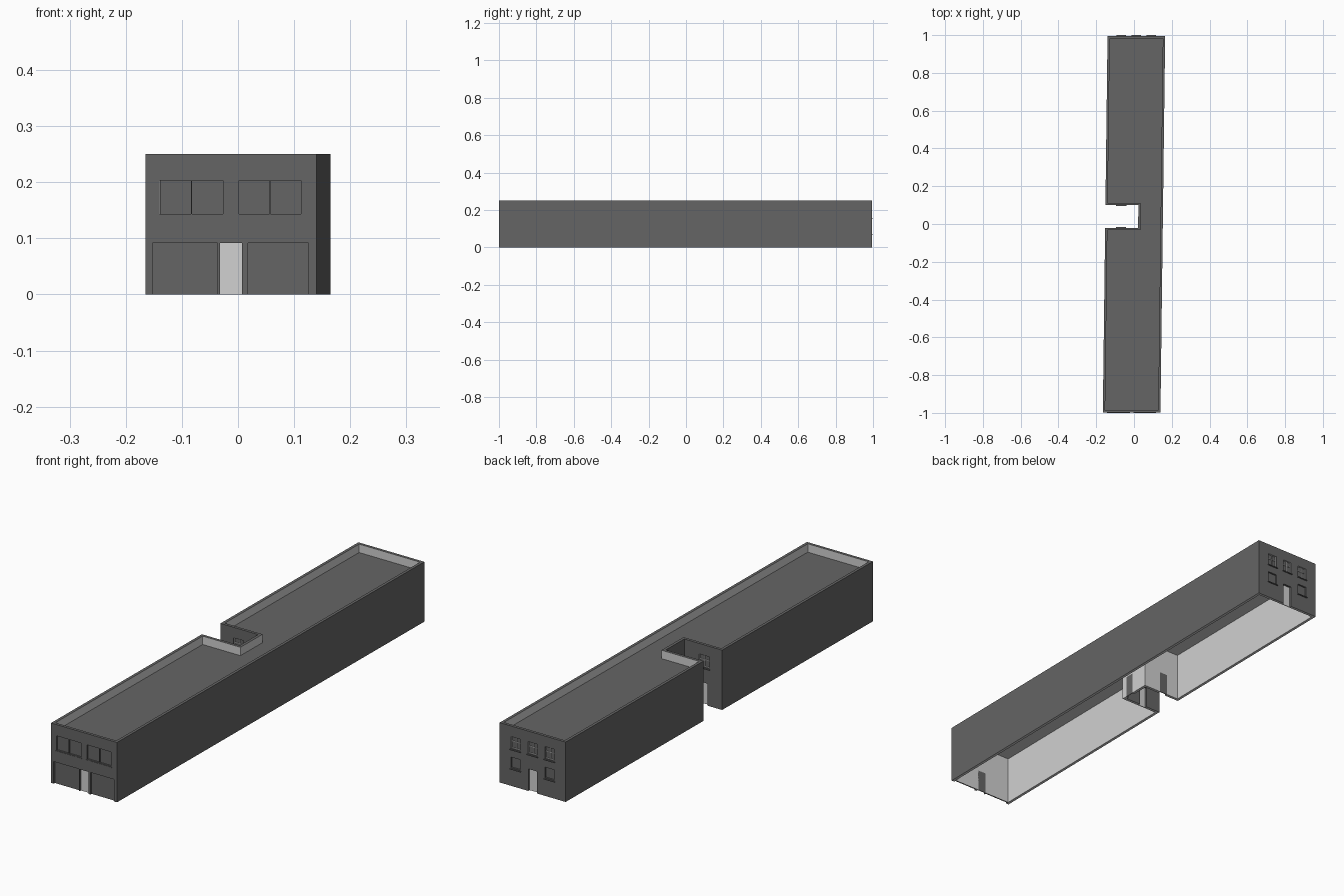
import bpy
import bmesh

cube = bpy.data.objects.get("Cube")
if cube:
    bpy.data.objects.remove(cube, do_unlink=True)


def material(name, value):
    m = bpy.data.materials.new(name)
    m.use_nodes = True
    colour = (value, value, value, 1)
    m.diffuse_color = colour
    m.node_tree.nodes["Principled BSDF"].inputs["Base Color"].default_value = colour
    return m


DARK = material("dark grey", 0.13)
LIGHT = material("light grey", 0.64)
HEIGHT, THICK, SHEAR = 0.25, 0.012, 0.0125
W, SOUTH, NORTH = 0.1525, -0.999, 0.995

# Footprint, anticlockwise: front, left side, back, right side, courtyard
PLAN = [(-W, SOUTH), (W, SOUTH), (W, NORTH), (-W, NORTH),
        (-W, 0.1), (0.022, 0.1), (0.022, -0.02), (-W, -0.02)]
FRONT, BACK, YARD_BACK, YARD_SIDE, YARD_FRONT = 0, 2, 4, 5, 6

# Openings: wall, kind, start, end, bottom, top
OPENINGS = [
    (FRONT, "pair", -0.127, -0.014, 0.143, 0.203),
    (FRONT, "pair", 0.014, 0.125, 0.143, 0.203),
    (FRONT, "shop", -0.14, -0.024, 0, 0.092),
    (FRONT, "shop", 0.03, 0.138, 0, 0.092),
    (FRONT, "door", -0.02, 0.02, 0, 0.092),
    (BACK, "door", -0.02, 0.02, 0, 0.092),
    (YARD_SIDE, "door", -0.008, 0.03, 0, 0.092),
]
for x in (-0.079, 0, 0.079):
    OPENINGS.append((BACK, "sash", x - 0.021, x + 0.021, 0.157, 0.215))
for x in (-0.079, 0.079):
    OPENINGS.append((BACK, "plain", x - 0.021, x + 0.021, 0.076, 0.12))
for wall in (YARD_BACK, YARD_FRONT):
    OPENINGS.append((wall, "sash", -0.092, -0.046, 0.157, 0.215))
    OPENINGS.append((wall, "door", -0.084, -0.048, 0, 0.092))


def point(wall, u, out, z):
    """Position on a wall: distance along its axis, outward offset, height."""
    (ax, ay), (bx, by) = PLAN[wall], PLAN[(wall + 1) % len(PLAN)]
    if ay == by:
        x, y = u, ay + (-out if bx > ax else out)
    else:
        x, y = ax + (out if by > ay else -out), u
    return (x + SHEAR * y, y, z)


def finish(bm, name):
    mesh = bpy.data.meshes.new(name)
    bm.to_mesh(mesh)
    bm.free()
    mesh.materials.append(DARK)
    mesh.materials.append(LIGHT)
    obj = bpy.data.objects.new(name, mesh)
    bpy.context.collection.objects.link(obj)
    return obj


# Outer walls with openings, thickened inwards
bm = bmesh.new()
levels = sorted({0, HEIGHT} | {z for o in OPENINGS for z in o[4:]})
for wall in range(len(PLAN)):
    a, b = PLAN[wall], PLAN[(wall + 1) % len(PLAN)]
    axis = 0 if a[1] == b[1] else 1
    holes = [o for o in OPENINGS if o[0] == wall]
    cuts = sorted({a[axis], b[axis]} | {u for o in holes for u in o[2:4]},
                  reverse=a[axis] > b[axis])
    for u0, u1 in zip(cuts, cuts[1:]):
        for z0, z1 in zip(levels, levels[1:]):
            um, zm = (u0 + u1) / 2, (z0 + z1) / 2
            if any(o[2] < um < o[3] and o[4] < zm < o[5] for o in holes):
                continue
            corners = ((u0, z0), (u1, z0), (u1, z1), (u0, z1))
            bm.faces.new([bm.verts.new(point(wall, u, 0, z)) for u, z in corners])
bmesh.ops.remove_doubles(bm, verts=bm.verts, dist=0.0001)
walls = finish(bm, "walls")
solid = walls.modifiers.new("wall thickness", "SOLIDIFY")
solid.thickness = THICK
solid.offset = -1
solid.use_even_offset = True
solid.material_offset = 1
solid.material_offset_rim = 0
graph = bpy.context.evaluated_depsgraph_get()
shell = bpy.data.meshes.new_from_object(walls.evaluated_get(graph))
walls.modifiers.clear()
walls.data = shell
# Light underside of the walls
for face in shell.polygons:
    if face.center.z < 0.001:
        face.material_index = 1

# Flat roof sunk behind the parapet, with a light ceiling
bm = bmesh.new()
roof = bm.faces.new([bm.verts.new((x + SHEAR * y, y, 0.206)) for x, y in PLAN])
rim = bmesh.ops.inset_individual(bm, faces=[roof], thickness=THICK - 0.001,
                                 use_even_offset=True)
bmesh.ops.delete(bm, geom=rim["faces"], context="FACES")
top = bmesh.ops.extrude_face_region(bm, geom=bm.faces[:], use_keep_orig=True)
bmesh.ops.translate(bm, vec=(0, 0, 0.009),
                    verts=[v for v in top["geom"] if isinstance(v, bmesh.types.BMVert)])
bmesh.ops.recalc_face_normals(bm, faces=bm.faces)
for face in bm.faces:
    face.material_index = int(face.normal.z < -0.5)
finish(bm, "roof")


def block(bm, wall, u0, u1, out0, out1, z0, z1, inner=0, outer=0):
    """Box lying on a wall, with colours for its inner face and its outer faces."""
    rings = []
    for z in (z0, z1):
        rings.append([bm.verts.new(point(wall, u, o, z))
                      for u, o in ((u0, out0), (u1, out0), (u1, out1), (u0, out1))])
    low, high = rings
    faces = [bm.faces.new(low), bm.faces.new(high)]
    for i in range(4):
        j = (i + 1) % 4
        faces.append(bm.faces.new((low[i], low[j], high[j], high[i])))
    for face in faces:
        face.material_index = outer
    faces[2].material_index = inner
    bmesh.ops.recalc_face_normals(bm, faces=faces)


# Doors, window panes, sills, mullions and light sash frames
doors, panes, sills, mullions, frames = [bmesh.new() for _ in range(5)]
BAR = 0.002
for wall, kind, u0, u1, z0, z1 in OPENINGS:
    if kind == "door":
        block(doors, wall, u0, u1, -THICK, -0.009, z0, z1, inner=0, outer=1)
        continue
    um, zm = (u0 + u1) / 2, (z0 + z1) / 2
    block(panes, wall, u0, u1, -THICK, -0.007, z0, z1, inner=1, outer=0)
    if kind != "shop":
        lip = 0.001 if wall == FRONT else 0.005
        block(sills, wall, u0 - 0.004, u1 + 0.004, -0.002, lip, z0 - 0.006, z0 - 0.003)
    if kind == "pair":
        block(mullions, wall, um - 0.001, um + 0.001, -0.007, -0.001, z0, z1)
    if kind == "sash":
        for u in (u0, um - BAR / 2, u1 - BAR):
            block(frames, wall, u, u + BAR, -0.007, -0.004, z0, z1, 1, 1)
        for z in (z0, zm - BAR / 2, z1 - BAR):
            block(frames, wall, u0, u1, -0.007, -0.0035, z, z + BAR, 1, 1)
finish(doors, "doors")
finish(panes, "window_panes")
finish(sills, "window_sills")
finish(mullions, "front_mullions")
finish(frames, "sash_frames")
